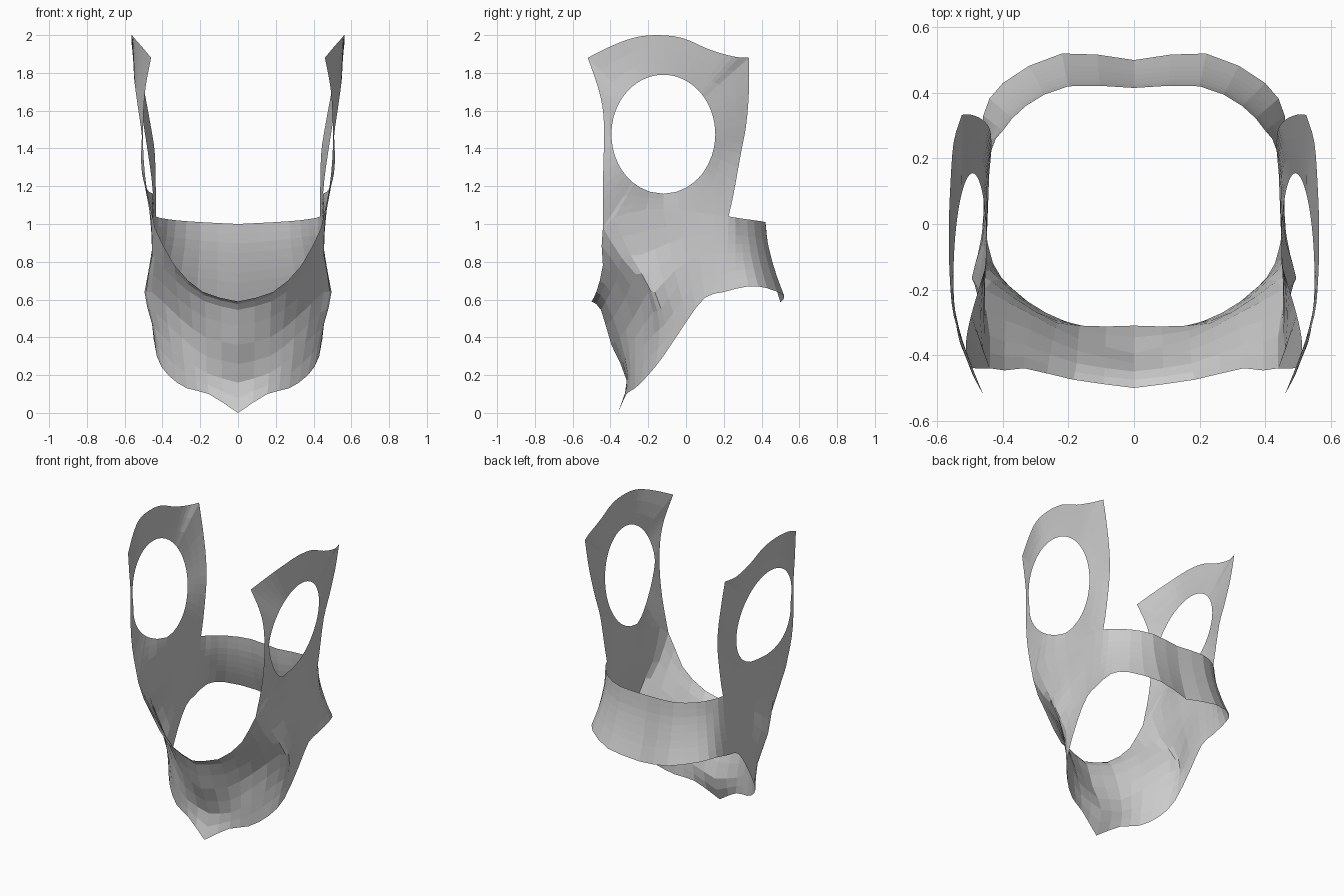
import bpy, bmesh, math
from mathutils import Vector as V

if "Cube" in bpy.data.objects:
    bpy.data.objects.remove(bpy.data.objects["Cube"])

mat = bpy.data.materials.new("plain grey")
mat.diffuse_color = (0.6, 0.6, 0.6, 1)
mat.use_nodes = True
mat.node_tree.nodes["Principled BSDF"].inputs["Base Color"].default_value = mat.diffuse_color


def spline(pts, n):
    """Catmull-Rom through pts, n steps per segment."""
    p = [V(q) for q in pts]
    p = [p[0] * 2 - p[1]] + p + [p[-1] * 2 - p[-2]]
    out = []
    for i in range(1, len(p) - 2):
        a, b, c, d = p[i - 1:i + 3]
        for k in range(n):
            t = k / n
            out.append(0.5 * (2 * b + (c - a) * t + (2 * a - 5 * b + 4 * c - d) * t * t
                              + (3 * b - a - 3 * c + d) * t ** 3))
    return out + [p[-2]]


def bowed(bottom, top):
    """Five keys from bottom to top, drawn in early so the edge flares."""
    b, t = V(bottom), V(top)
    keys = []
    for k in range(5):
        s = k / 4
        h = 1 - (1 - s) ** 1.6
        keys.append((b.x + (t.x - b.x) * h, b.y + (t.y - b.y) * h, b.z + (t.z - b.z) * s))
    return keys


# columns from front centre round to back centre, each bottom to top
columns = [
    [(0, -.36, 0), (0, -.31, .16), (0, -.395, .36), (0, -.45, .545), (0, -.5, .59)],
    [(.155, -.315, .10), (.165, -.31, .21), (.17, -.35, .4), (.175, -.425, .59), (.185, -.475, .64)],
    [(.27, -.27, .13), (.29, -.27, .3), (.305, -.28, .5), (.33, -.37, .7), (.335, -.44, .78)],
    [(.37, -.2, .2), (.41, -.17, .42), (.455, -.2, .64), (.44, -.34, .82), (.44, -.44, .98)],
    [(.43, -.12, .3), (.455, -.11, .47), (.495, -.165, .64), (.455, -.23, .84), (.468, -.3, 1.06)],
    [(.455, 0, .48), (.463, -.02, .6), (.465, -.06, .75), (.45, -.09, .9), (.453, -.12, 1.08)],
    bowed((.46, .1, .61), (.445, .06, 1.06)),
    bowed((.465, .2, .64), (.435, .225, 1.04)),
    bowed((.46, .33, .67), (.40, .285, 1.03)),
    bowed((.4, .43, .66), (.33, .36, 1.02)),
    bowed((.22, .52, .62), (.2, .42, 1.01)),
    bowed((0, .5, .585), (0, .415, 1.0)),
]
STEP = 2
rows = list(zip(*[spline(c, 2) for c in columns]))
grid = [spline(r, STEP) for r in rows]
for r in grid:
    r[0].x = r[-1].x = 0

bm = bmesh.new()


def skin(lines, closed=False):
    """Quads between neighbouring lines of points."""
    vs = [[bm.verts.new(p) for p in l] for l in lines]
    n = len(vs[0])
    for a, b in zip(vs, vs[1:]):
        for j in range(n if closed else n - 1):
            k = (j + 1) % n
            bm.faces.new((a[j], a[k], b[k], b[j]))


# collar and chin sheet
skin(grid)

# side panel outline: collar edge, back edge, top edge, front edge
seam = grid[-1][3 * STEP:7 * STEP + 1]
back = [seam[-1], (.435, .25, 1.15), (.44, .29, 1.37), (.462, .318, 1.52), (.495, .333, 1.7), (.525, .333, 1.88)]
top = [(.525, .333, 1.88), (.55, .25, 1.887), (.56, .12, 1.925), (.565, -.02, 1.985), (.562, -.16, 2.0),
       (.55, -.28, 1.985), (.51, -.4, 1.94), (.46, -.52, 1.88)]
front = [(.46, -.52, 1.88), (.49, -.465, 1.72), (.5, -.437, 1.58), (.502, -.435, 1.4), (.485, -.44, 1.2), seam[0]]
outer = seam[:-1] + spline(back, 3)[:-1] + spline(top, 3)[:-1] + spline(front, 3)[:-1]

# oval opening in the panel
inner = []
for p in outer:
    a = math.atan2((p.z - 1.475) / .315, (p.y + .12) / .275)
    c, s = math.cos(a), math.sin(a)
    x = .5 + .05 * s - .008 * c + .07 * max(0, -c) * max(0, -s)
    inner.append(V((x, -.12 + .275 * c, 1.475 + .315 * s)))
skin([[o.lerp(i, k / 3) for o, i in zip(outer, inner)] for k in range(4)], closed=True)

bmesh.ops.remove_doubles(bm, verts=bm.verts, dist=0.0005)
bmesh.ops.recalc_face_normals(bm, faces=bm.faces)
if sum(f.normal.x * f.calc_area() for f in bm.faces) < 0:
    bmesh.ops.reverse_faces(bm, faces=bm.faces)

mesh = bpy.data.meshes.new("collar_with_side_panels")
bm.to_mesh(mesh)
bm.free()
mesh.materials.append(mat)
obj = bpy.data.objects.new("collar_with_side_panels", mesh)
bpy.context.collection.objects.link(obj)
mir = obj.modifiers.new("mirror", 'MIRROR')
mir.use_clip = True
